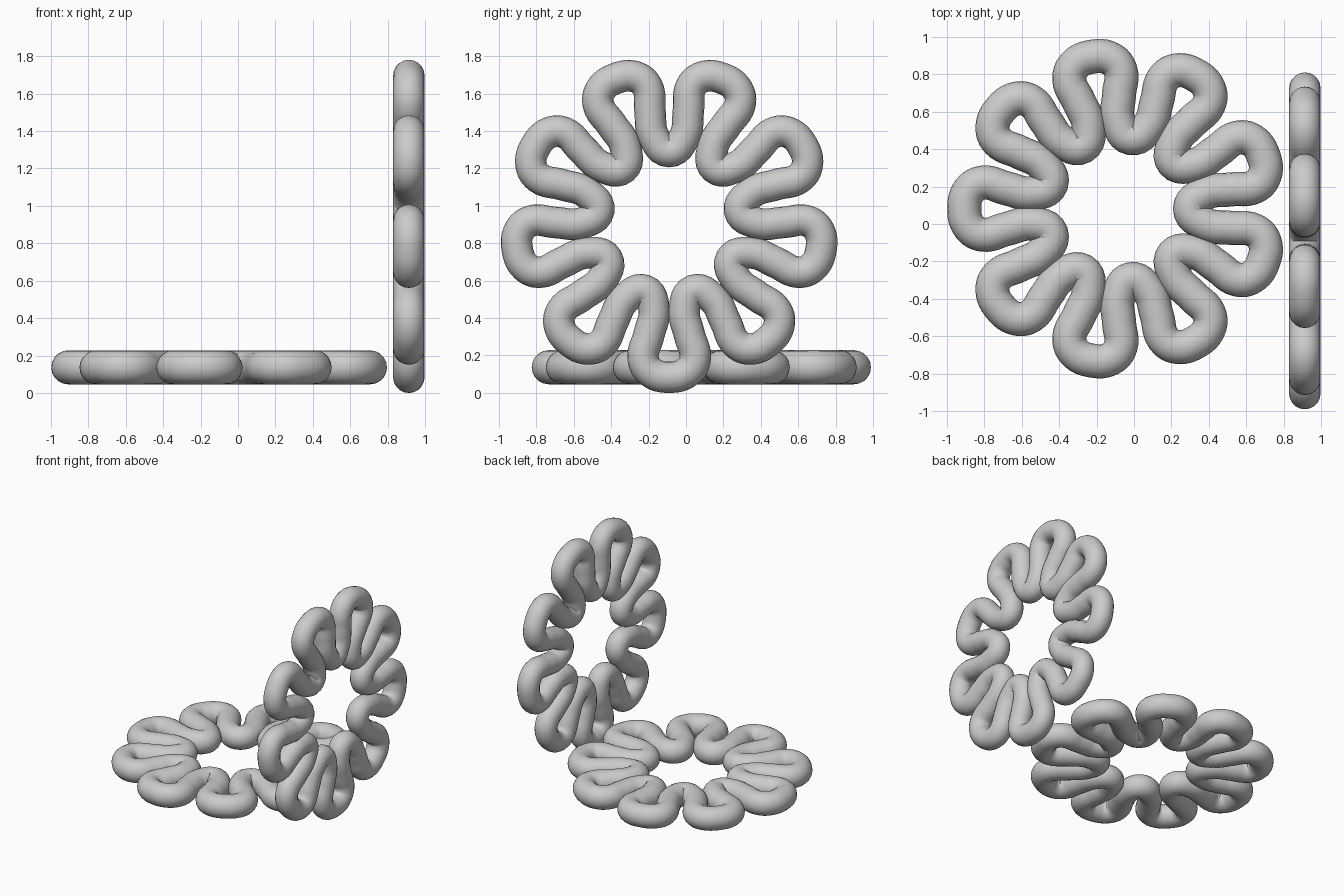
import bpy
from math import sin, cos, pi, radians
from mathutils import Vector

if "Cube" in bpy.data.objects:
    bpy.data.objects.remove(bpy.data.objects["Cube"])

PETALS = 9
# One petal of the centreline: (radial distance, sideways offset), valley to valley
V = radians(180 / PETALS)
HALF = [(0.462, 0.081), (0.60, 0.109), (0.725, 0.139), (0.795, 0.10)]
PETAL = ([(0.382 * cos(V), -0.382 * sin(V))]
         + [(r, -w) for r, w in HALF]
         + [(0.824, 0.0)]
         + [(r, w) for r, w in reversed(HALF)])


def flower_ring(name, centre, u, v, start, tube):
    """Closed tube that folds into petals in the plane spanned by u and v."""
    u, v, centre = Vector(u), Vector(v), Vector(centre)
    pts = []
    for k in range(PETALS):
        a = start + 2 * pi * k / PETALS
        for r, w in PETAL:
            x = r * cos(a) - w * sin(a)
            y = r * sin(a) + w * cos(a)
            pts.append(u * x + v * y)
    curve = bpy.data.curves.new(name, 'CURVE')
    curve.dimensions = '3D'
    curve.resolution_u = 6
    curve.bevel_depth = tube
    curve.bevel_resolution = 8
    spline = curve.splines.new('BEZIER')
    spline.bezier_points.add(len(pts) - 1)
    for bp, p in zip(spline.bezier_points, pts):
        bp.co = p
        bp.handle_left_type = bp.handle_right_type = 'AUTO'
    spline.use_cyclic_u = True
    obj = bpy.data.objects.new(name, curve)
    obj.location = centre
    bpy.context.collection.objects.link(obj)
    # Turn the swept tube into a smooth mesh
    bpy.ops.object.select_all(action='DESELECT')
    obj.select_set(True)
    bpy.context.view_layer.objects.active = obj
    bpy.ops.object.convert(target='MESH')
    bpy.ops.object.shade_smooth()


# Ring lying flat, one petal pointing to -x
flower_ring("flat_ring", (-0.083, 0.082, 0.137), (1, 0, 0), (0, 1, 0), pi, 0.091)

# Ring standing upright beside it, one petal pointing down
flower_ring("upright_ring", (0.913, -0.09, 0.908), (0, 1, 0), (0, 0, 1), -pi / 2, 0.084)
